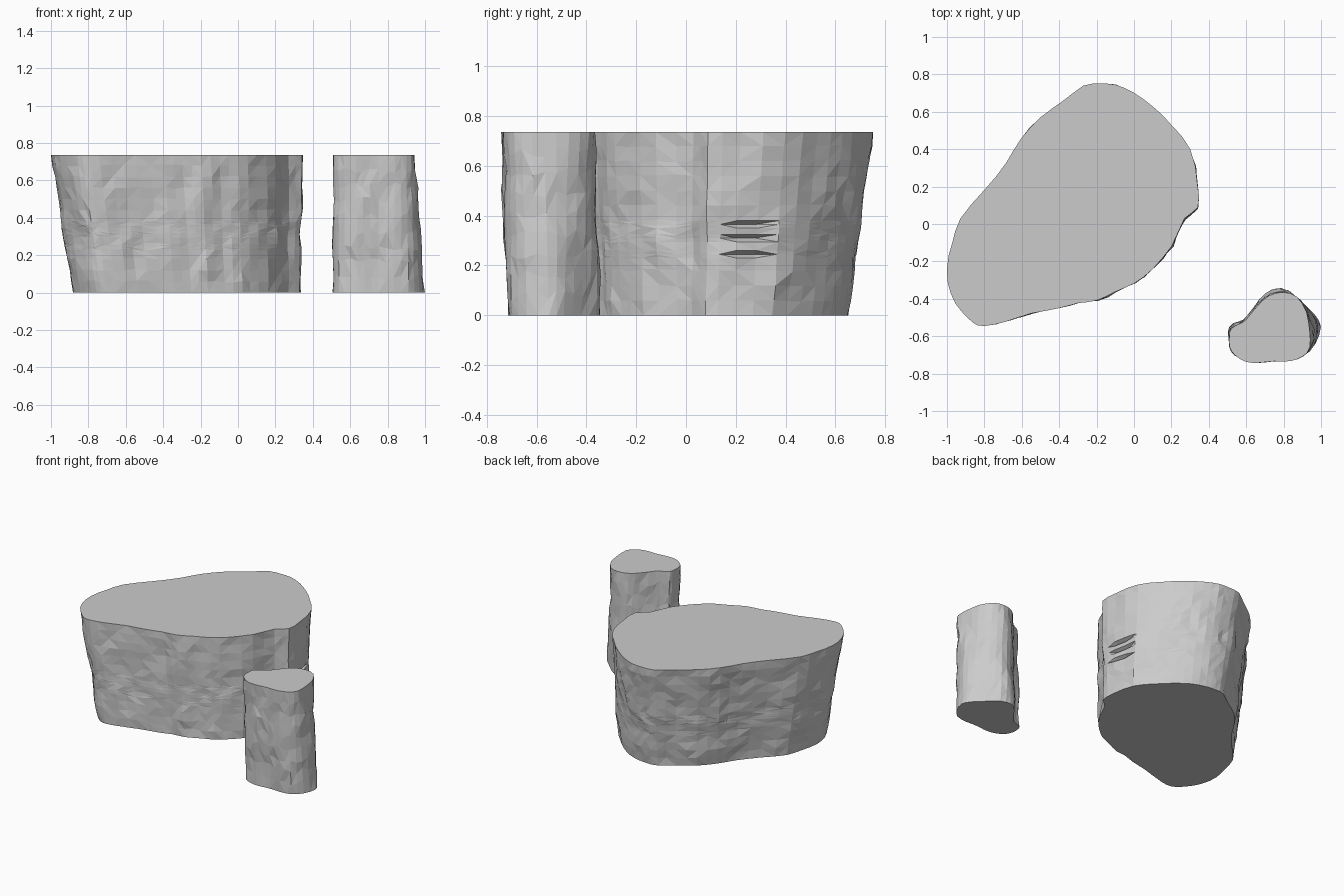
import bpy, bmesh, random
from mathutils import Vector, noise

if "Cube" in bpy.data.objects:
    bpy.data.objects.remove(bpy.data.objects["Cube"])

random.seed(4)
H = 0.735

# Outlines seen from above, counter-clockwise
ROCK_TOP = [(.34, .09), (.34, .22), (.30, .40), (.2, .53), (.1, .63), (0, .70), (-.1, .742),
            (-.18, .752), (-.27, .74), (-.38, .66), (-.5, .57), (-.6, .46), (-.68, .33),
            (-.8, .18), (-.93, .03), (-.97, -.1), (-1, -.24), (-.98, -.37), (-.92, -.47),
            (-.86, -.53), (-.8, -.545), (-.68, -.52), (-.55, -.48), (-.4, -.45), (-.3, -.42),
            (-.2, -.41), (-.1, -.36), (0, -.32), (.1, -.24), (.2, -.12), (.27, .03)]
ROCK_BASE = [(.33 + (x - .34) * .905, y * (.865 if y > 0 else .92)) for x, y in ROCK_TOP]
PILLAR_TOP = [(.51, -.6), (.51, -.66), (.54, -.7), (.6, -.735), (.66, -.745), (.75, -.735),
              (.84, -.735), (.9, -.71), (.94, -.66), (.94, -.57), (.92, -.47), (.87, -.39),
              (.8, -.365), (.72, -.385), (.66, -.44), (.6, -.51), (.57, -.53), (.52, -.56)]
PILLAR_BASE = [(.51, -.56), (.51, -.62), (.54, -.68), (.61, -.71), (.68, -.715), (.75, -.705),
               (.83, -.71), (.91, -.695), (.97, -.64), (1, -.55), (.97, -.49), (.9, -.42),
               (.83, -.36), (.76, -.345), (.71, -.365), (.65, -.44), (.59, -.51), (.53, -.53)]


def resample(pts, sub):
    """Smooth closed curve through the points."""
    out, n = [], len(pts)
    for i in range(n):
        a, b, c, d = (Vector(pts[(i + k) % n]) for k in (-1, 0, 1, 2))
        for s in range(sub):
            t = s / sub
            out.append(.5 * (2 * b + (c - a) * t + (2 * a - 5 * b + 4 * c - d) * t * t
                             + (3 * b - a - 3 * c + d) * t ** 3))
    return out


def rough_block(name, base, top, rows, sub, rough, notch_rows=()):
    """Loft base to top with chipped, faceted sides and flat caps."""
    lo, hi = resample(base, sub), resample(top, sub)
    n = len(lo)
    bm = bmesh.new()
    rings = []
    for r, z in enumerate(rows):
        ring = []
        edge = r in (0, len(rows) - 1)
        pts = [a.lerp(b, z / H) for a, b in zip(lo, hi)]
        for i, p in enumerate(pts):
            tan = (pts[(i + 1) % n] - pts[i - 1]).normalized()
            out = Vector((tan.y, -tan.x))
            q = Vector((p.x * 9 - z * 3, p.y * 9, z * 5))
            d = rough * (noise.noise(q) + .5 * noise.noise(q * 2.3))
            d *= .3 if edge else 1
            # horizontal chipped ledges on the right side
            if r in notch_rows and p.x > .2 and .14 < p.y < .33:
                d -= .03
            p = p + out * d
            zz = z
            if not edge and not notch_rows:
                zz += random.uniform(-.02, .02)
            elif not edge and not (p.x > .2 and 0 < p.y < .4):
                zz += random.uniform(-.006, .006)
            ring.append(bm.verts.new((max(-1, min(1, p.x)), max(-.75, min(.75, p.y)), zz)))
        rings.append(ring)
    for r in range(len(rings) - 1):
        for i in range(n):
            j = (i + 1) % n
            a, b, c, d = rings[r][i], rings[r][j], rings[r + 1][j], rings[r + 1][i]
            if random.random() < .5:
                bm.faces.new((a, b, c))
                bm.faces.new((a, c, d))
            else:
                bm.faces.new((a, b, d))
                bm.faces.new((b, c, d))
    bm.faces.new(rings[-1])
    bm.faces.new(rings[0][::-1])
    bmesh.ops.recalc_face_normals(bm, faces=bm.faces)
    me = bpy.data.meshes.new(name)
    bm.to_mesh(me)
    bm.free()
    ob = bpy.data.objects.new(name, me)
    bpy.context.collection.objects.link(ob)
    return ob


# Large flat-topped rock, tapering in towards the ground
rough_block("large_rock", ROCK_BASE, ROCK_TOP,
            [0, .06, .12, .18, .23, .245, .26, .295, .31, .325, .35, .365, .38,
             .44, .5, .56, .62, .68, H], 2, .014, notch_rows=(5, 8, 11))

# Small pillar rock, spreading slightly at the foot
rough_block("small_rock", PILLAR_BASE, PILLAR_TOP,
            [H * i / 9 for i in range(10)], 2, .014)
